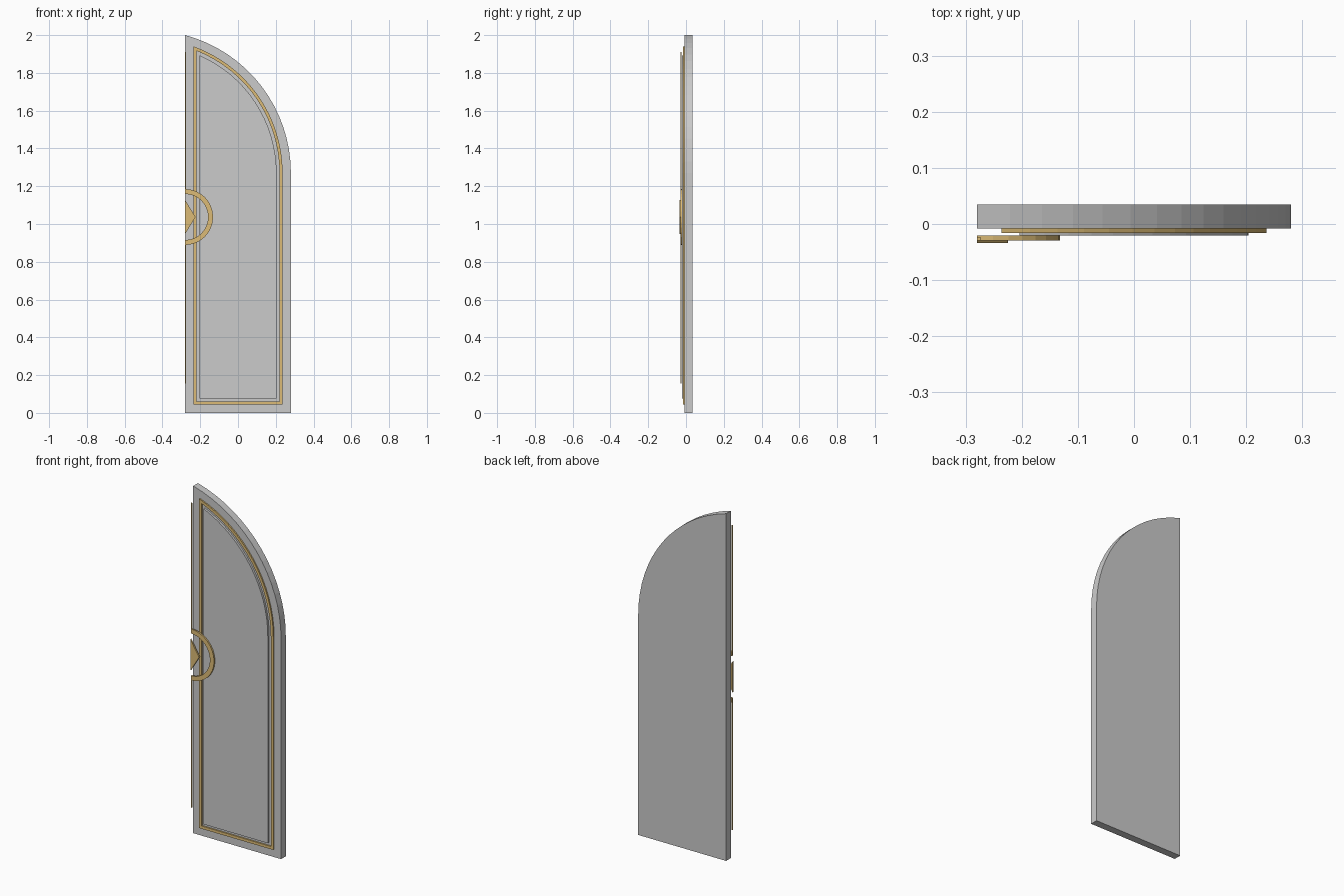
import bpy
import bmesh
from math import sin, cos, acos, pi

if "Cube" in bpy.data.objects:
    bpy.data.objects.remove(bpy.data.objects["Cube"])

gold = bpy.data.materials.new("gold")
gold.diffuse_color = (0.72, 0.5, 0.18, 1)
gold.use_nodes = True
gold.node_tree.nodes["Principled BSDF"].inputs["Base Color"].default_value = gold.diffuse_color

HALF, SPRING, RADIUS, SEGS = 0.28, 1.27, 0.756, 16


def leaf_outline(inset):
    """Half pointed-arch outline, offset inwards by inset."""
    r, cx = RADIUS - inset, HALF - RADIUS
    left = -HALF + inset
    end = acos((left - cx) / r)
    pts = [(left, inset), (HALF - inset, inset)]
    pts += [(cx + r * cos(end * i / SEGS), SPRING + r * sin(end * i / SEGS))
            for i in range(SEGS + 1)]
    return pts


def finish(name, bm, mat):
    bmesh.ops.recalc_face_normals(bm, faces=bm.faces)
    mesh = bpy.data.meshes.new(name)
    bm.to_mesh(mesh)
    bm.free()
    obj = bpy.data.objects.new(name, mesh)
    bpy.context.collection.objects.link(obj)
    if mat:
        mesh.materials.append(mat)


def slab(name, outline, y0, y1, mat=None):
    """Solid plate: an x-z outline extruded from y0 to y1."""
    bm = bmesh.new()
    a, b = [[bm.verts.new((x, y, z)) for x, z in outline] for y in (y0, y1)]
    bm.faces.new(a)
    bm.faces.new(b[::-1])
    n = len(a)
    for i in range(n):
        j = (i + 1) % n
        bm.faces.new((a[i], b[i], b[j], a[j]))
    finish(name, bm, mat)


def band(name, outer, inner, y0, y1, mat, closed=True):
    """Strip of rectangular section between two matching outlines."""
    bm = bmesh.new()
    loops = [[bm.verts.new((x, y, z)) for x, z in pts]
             for pts, y in ((outer, y0), (inner, y0), (inner, y1), (outer, y1))]
    n = len(outer)
    for i in range(n if closed else n - 1):
        j = (i + 1) % n
        for k in range(4):
            p, q = loops[k], loops[(k + 1) % 4]
            bm.faces.new((p[i], p[j], q[j], q[i]))
    if not closed:
        for i in (0, n - 1):
            bm.faces.new([lp[i] for lp in loops])
    finish(name, bm, mat)


def half_circle(r, n=16):
    return [(-HALF + r * cos(pi * (i / n - 0.5)), 1.037 + r * sin(pi * (i / n - 0.5)))
            for i in range(n + 1)]


# Door leaf, gold border and raised centre panel
slab("door_leaf", leaf_outline(0), -0.008, 0.035)
band("gold_border", leaf_outline(0.044), leaf_outline(0.06), -0.016, -0.008, gold)
slab("raised_panel", leaf_outline(0.076), -0.0205, -0.008)

# Half ring and half diamond at the meeting edge
band("half_ring", half_circle(0.148), half_circle(0.122), -0.0295, -0.0205, gold, closed=False)
slab("half_diamond", [(-0.28, 0.947), (-0.225, 1.037), (-0.28, 1.127)], -0.0335, -0.0245, gold)

# Thin strips along the meeting edge, above and below the ring
for name, z0, z1 in (("lower_edge_strip", 0.155, 0.9), ("upper_edge_strip", 1.174, 1.91)):
    slab(name, [(-0.28, z0), (-0.274, z0), (-0.274, z1), (-0.28, z1)], -0.029, -0.023, gold)
